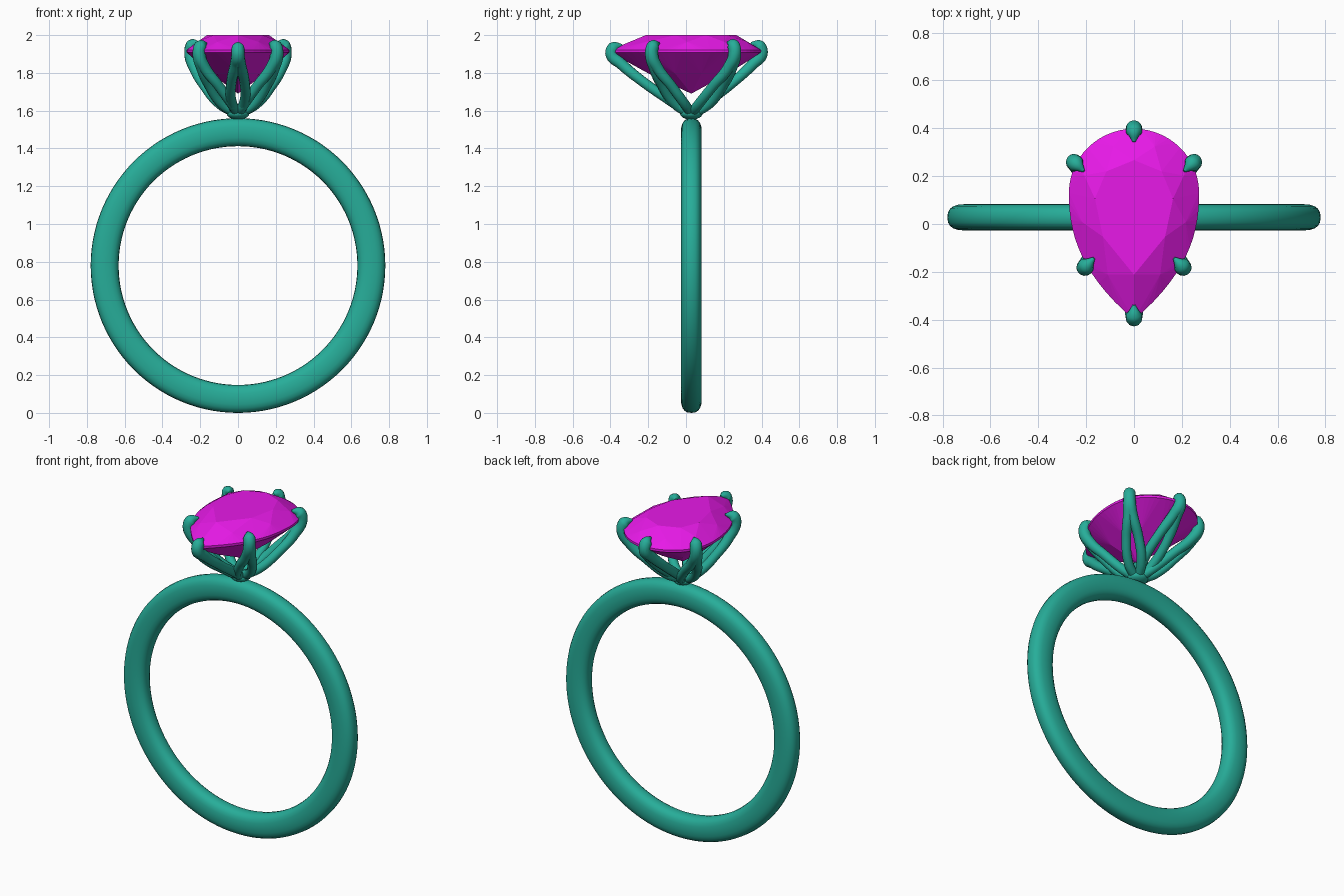
import bpy, bmesh, math
from mathutils import Vector

if "Cube" in bpy.data.objects:
    bpy.data.objects.remove(bpy.data.objects["Cube"])


def material(name, rgb):
    m = bpy.data.materials.new(name)
    m.diffuse_color = (*rgb, 1)
    m.use_nodes = True
    m.node_tree.nodes["Principled BSDF"].inputs["Base Color"].default_value = m.diffuse_color
    return m


metal = material("teal metal", (0.02, 0.42, 0.32))
stone = material("magenta stone", (0.80, 0.01, 0.80))
CY = 0.028  # band and setting centre in y


def mesh_object(name, bm, mat, smooth):
    bmesh.ops.recalc_face_normals(bm, faces=bm.faces)
    me = bpy.data.meshes.new(name)
    bm.to_mesh(me)
    bm.free()
    for p in me.polygons:
        p.use_smooth = smooth
    me.materials.append(mat)
    ob = bpy.data.objects.new(name, me)
    bpy.context.collection.objects.link(ob)
    return ob


# Band: rounded cross-section swept around the finger hole
def power(v, e):
    return math.copysign(abs(v) ** e, v)


bm = bmesh.new()
SEG, SIDES = 112, 20
rings = []
for i in range(SEG):
    a = 2 * math.pi * i / SEG
    ring = []
    for j in range(SIDES):
        b = 2 * math.pi * j / SIDES
        r = 0.706 + 0.074 * power(math.cos(b), 0.8)
        y = CY + 0.055 * power(math.sin(b), 0.8)
        ring.append(bm.verts.new((r * math.cos(a), y, 0.78 + r * math.sin(a))))
    rings.append(ring)
for i in range(SEG):
    p, q = rings[i], rings[(i + 1) % SEG]
    for j in range(SIDES):
        k = (j + 1) % SIDES
        bm.faces.new((p[j], p[k], q[k], q[j]))
mesh_object("band", bm, metal, True)


# Pear-cut stone: facets from the hull of table, crown, girdle and pavilion
def pear(s):
    """Right half of the outline, s from -1 (point) to 1 (round end)."""
    if s < 0:
        return 0.272 * (1 - (-s) ** 2.3), 0.13 + 0.53 * s
    t = s * math.pi / 2
    return 0.272 * math.cos(t), 0.13 + 0.268 * math.sin(t)


def outline(steps, offset=0.0):
    pts = []
    for i in range(steps + 1):
        s = -1 + 2 * (i + offset) / steps
        if s > 1:
            continue
        x, y = pear(s)
        pts.append((x, y))
        if x > 1e-4:
            pts.append((-x, y))
    return pts


bm = bmesh.new()


def layer(pts, scale, cy, z):
    for x, y in pts:
        bm.verts.new((x * scale, cy + (y - cy) * scale, z))


layer(outline(28), 1.0, CY, 1.922)
layer(outline(28), 1.0, CY, 1.908)
layer(outline(4), 0.60, 0.07, 2.0)
layer(outline(4, 0.5), 0.83, 0.06, 1.964)
layer(outline(4), 0.53, CY, 1.797)
bm.verts.new((0, CY, 1.69))
hull = bmesh.ops.convex_hull(bm, input=bm.verts)
bmesh.ops.delete(bm, geom=[v for v in bm.verts if not v.link_faces], context='VERTS')
mesh_object("pear_stone", bm, stone, False)

# Split claws: two strands per claw, bowing apart and joining at the tip
cu = bpy.data.curves.new("claws", 'CURVE')
cu.dimensions = '3D'
cu.bevel_depth = 1.0
cu.bevel_resolution = 4
cu.resolution_u = 8
cu.use_fill_caps = True
claws = [(0, -0.393, 0.0), (0, 0.398, 0.01)]
for sx in (-1, 1):
    claws += [(0.25 * sx, 0.258, 0.015), (0.206 * sx, -0.182, 0.01)]
for px, py, lift in claws:
    base = Vector((0, CY, 0))
    reach = Vector((px, py, 0)) - base
    R = reach.length
    d = reach / R
    side = Vector((-d.y, d.x, 0))
    dz = 0.012 if px == 0 else -0.012
    path = [
        (0.05, 1.590, 0.010, 0.026),
        (0.28, 1.645 + dz, 0.036, 0.027),
        (0.62, 1.745 + dz, 0.034, 0.027),
        (0.88, 1.835 + dz, 0.012, 0.030),
        (1.00, 1.900, 0.001, 0.034),
        (1 - 0.012 / R, 1.932 + lift, 0.0, 0.034),
        (1 - 0.055 / R, 1.948 + lift, 0.0, 0.006),
    ]
    for sgn in (-1, 1):
        sp = cu.splines.new('BEZIER')
        sp.bezier_points.add(len(path) - 1)
        for bp, (f, z, lat, rad) in zip(sp.bezier_points, path):
            bp.co = base + d * (R * f) + side * (lat * sgn) + Vector((0, 0, z))
            bp.radius = rad
            bp.handle_left_type = bp.handle_right_type = 'AUTO'
cu.materials.append(metal)
ob = bpy.data.objects.new("claws", cu)
bpy.context.collection.objects.link(ob)
bpy.context.view_layer.objects.active = ob
ob.select_set(True)
bpy.ops.object.convert(target='MESH')
bpy.ops.object.shade_smooth()

# Rounded foot where the claws meet the band
bpy.ops.mesh.primitive_uv_sphere_add(segments=24, ring_count=12, radius=1,
                                     location=(0, CY, 1.585))
foot = bpy.context.object
foot.name = "setting_foot"
foot.scale = (0.06, 0.06, 0.032)
foot.data.materials.append(metal)
bpy.ops.object.shade_smooth()
